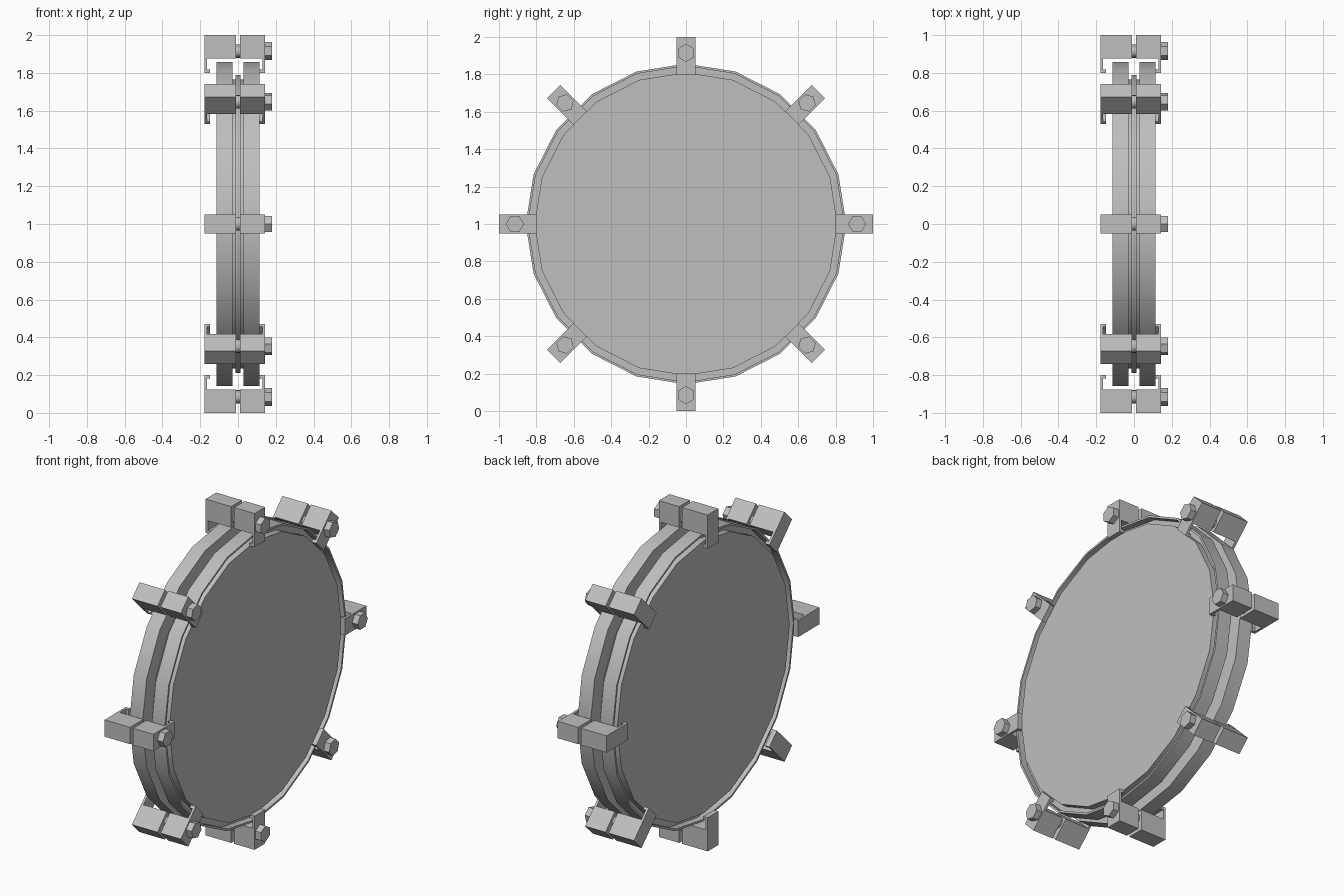
import bpy, bmesh, math
from mathutils import Matrix, Vector

if "Cube" in bpy.data.objects:
    bpy.data.objects.remove(bpy.data.objects["Cube"])

SIDES = 20      # facets round the discs
CZ = 1.0        # height of the main axis, which runs along x

grey = bpy.data.materials.new("plain grey metal")
grey.diffuse_color = (0.52, 0.52, 0.52, 1)
grey.use_nodes = True
grey.node_tree.nodes["Principled BSDF"].inputs["Base Color"].default_value = grey.diffuse_color


def finish(name, bm, smooth=True):
    bmesh.ops.recalc_face_normals(bm, faces=bm.faces)
    me = bpy.data.meshes.new(name)
    bm.to_mesh(me)
    bm.free()
    me.materials.append(grey)
    ob = bpy.data.objects.new(name, me)
    bpy.context.collection.objects.link(ob)
    if smooth:
        bpy.ops.object.select_all(action='DESELECT')
        ob.select_set(True)
        bpy.context.view_layer.objects.active = ob
        bpy.ops.object.shade_smooth_by_angle(angle=math.radians(30))
    return ob


def lathe(name, profile, sides, centre=(0, 0, CZ), matrix=None):
    """Revolve (x, radius) points about x and cap both ends."""
    bm = bmesh.new()
    rings = []
    for x, r in profile:
        rings.append([bm.verts.new((x, r * math.cos(a), r * math.sin(a)))
                      for a in (2 * math.pi * i / sides for i in range(sides))])
    for a, b in zip(rings, rings[1:]):
        for i in range(sides):
            j = (i + 1) % sides
            bm.faces.new((a[i], a[j], b[j], b[i]))
    bm.faces.new(rings[0])
    bm.faces.new(rings[-1])
    bmesh.ops.transform(bm, matrix=matrix or Matrix.Translation(Vector(centre)), verts=bm.verts)
    return finish(name, bm)


def extrude_claw(name, outline, half_width, matrix):
    """Extrude an (x, radius) outline across the tangential direction."""
    bm = bmesh.new()
    face = bm.faces.new([bm.verts.new((x, r, -half_width)) for x, r in outline])
    ext = bmesh.ops.extrude_face_region(bm, geom=[face])
    top = [v for v in ext["geom"] if isinstance(v, bmesh.types.BMVert)]
    bmesh.ops.translate(bm, vec=(0, 0, 2 * half_width), verts=top)
    bmesh.ops.transform(bm, matrix=matrix, verts=bm.verts)
    return finish(name, bm, smooth=False)


# Two flange discs, each with a ring groove in its outer face
for side, label in ((-1, "left"), (1, "right")):
    pts = [(0.115, 0.81), (0.075, 0.81), (0.075, 0.845),
           (0.115, 0.845), (0.115, 0.857), (0.03, 0.857)]
    lathe(label + "_flange", [(side * x, r) for x, r in pts], SIDES)

# Centring ring and raised seal between the discs
lathe("centring_ring", [(-0.03, 0.765), (0.03, 0.765)], SIDES)
lathe("seal_ring", [(-0.012, 0.79), (0.012, 0.79)], SIDES)


def claw(outer, foot):
    """Jaw block with a thin leg and an inward foot."""
    s = math.copysign(1, outer)
    leg = outer - s * 0.014
    return [(s * 0.01, 1.0), (outer, 1.0), (outer, 0.80), (foot, 0.80),
            (foot, 0.818), (leg, 0.818), (leg, 0.875), (s * 0.01, 0.875)]


# Eight bolted double-claw clamps round the rim
for k in range(8):
    m = Matrix.Translation((0, 0, CZ)) @ Matrix.Rotation(k * math.pi / 4, 4, 'X')
    bolt = m @ Matrix.Translation((0, 0.915, 0))
    extrude_claw(f"left_claw_{k}", claw(-0.178, -0.148), 0.05, m)
    extrude_claw(f"right_claw_{k}", claw(0.144, 0.112), 0.05, m)
    lathe(f"bolt_shank_{k}", [(-0.06, 0.035), (0.06, 0.035)], 16, matrix=bolt)
    lathe(f"bolt_head_{k}", [(0.144, 0.048), (0.18, 0.048)], 6, matrix=bolt)
